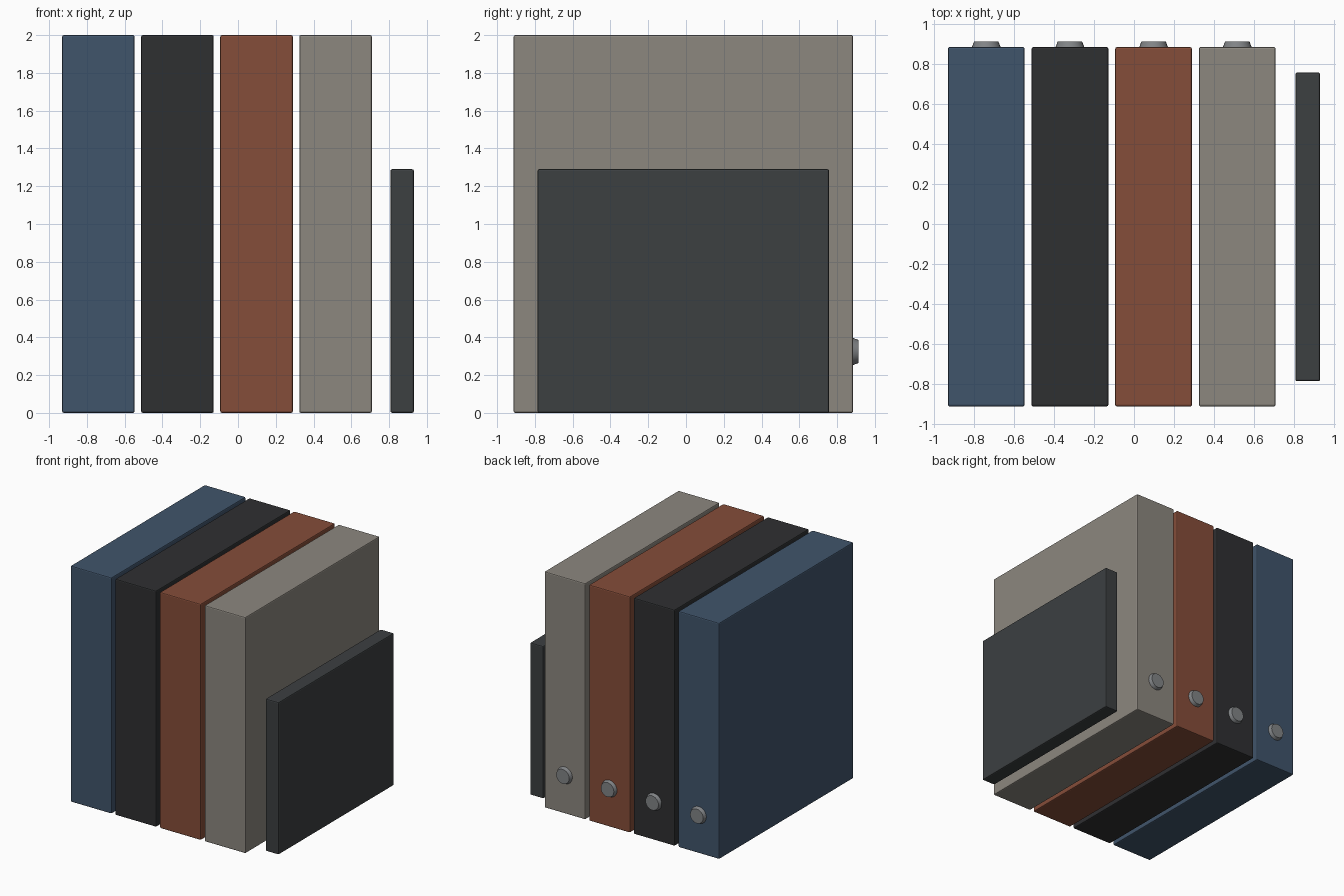
import bpy, math

if "Cube" in bpy.data.objects:
    bpy.data.objects.remove(bpy.data.objects["Cube"])


def material(name, rgb):
    m = bpy.data.materials.new(name)
    m.diffuse_color = (*rgb, 1)
    m.use_nodes = True
    m.node_tree.nodes["Principled BSDF"].inputs["Base Color"].default_value = m.diffuse_color
    return m


def bevelled_box(name, center, size, mat, width=0.009):
    bpy.ops.mesh.primitive_cube_add(size=1, location=center)
    ob = bpy.context.object
    ob.name = name
    ob.scale = size
    bpy.ops.object.transform_apply(location=False, rotation=False, scale=True)
    ob.data.materials.append(mat)
    bev = ob.modifiers.new("edge_bevel", 'BEVEL')
    bev.width = width
    bev.segments = 2
    return ob


# Binder dimensions
Y0, Y1, HEIGHT, WIDTH = -0.913, 0.885, 2.0, 0.384
metal = material("metal", (0.22, 0.23, 0.24))
binders = [
    ("blue", (0.051, 0.089, 0.147)),
    ("black", (0.028, 0.029, 0.031)),
    ("rust", (0.235, 0.074, 0.041)),
    ("taupe", (0.262, 0.242, 0.212)),
]

for i, (label, rgb) in enumerate(binders):
    x = -0.739 + i * 0.4185
    # Binder body
    bevelled_box(label + "_binder", (x, (Y0 + Y1) / 2, HEIGHT / 2),
                 (WIDTH, Y1 - Y0, HEIGHT), material(label, rgb))
    # Finger button on the spine
    bpy.ops.mesh.primitive_cone_add(
        vertices=24, radius1=0.074, radius2=0.061, depth=0.034,
        location=(x, Y1 + 0.011, 0.325), rotation=(-math.pi / 2, 0, 0))
    button = bpy.context.object
    button.name = label + "_spine_button"
    button.data.materials.append(metal)
    bpy.ops.object.shade_smooth_by_angle(angle=math.radians(30))

# Thin tablet-like case standing beside the binders
bevelled_box("thin_case", (0.869, -0.014, 0.645), (0.124, 1.544, 1.29),
             material("charcoal", (0.045, 0.05, 0.053)))
